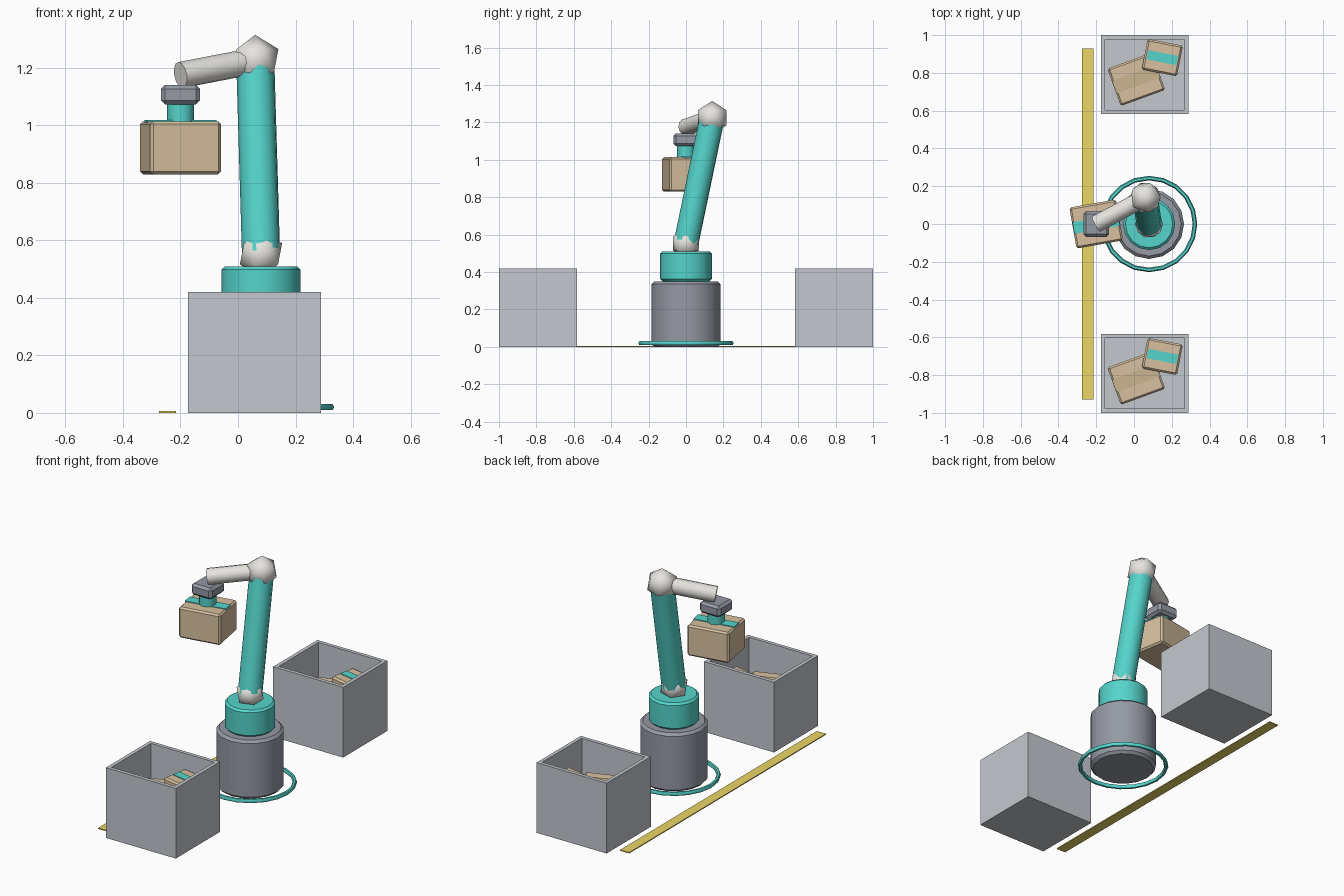
import bpy, bmesh, math
from mathutils import Vector, Matrix

if "Cube" in bpy.data.objects:
    bpy.data.objects.remove(bpy.data.objects["Cube"])


def material(name, rgb):
    m = bpy.data.materials.new(name)
    m.diffuse_color = (*rgb, 1)
    m.use_nodes = True
    m.node_tree.nodes["Principled BSDF"].inputs["Base Color"].default_value = m.diffuse_color
    return m


TEAL = material("teal", (0.09, 0.66, 0.60))
DARK = material("dark_metal", (0.30, 0.32, 0.37))
CREAM = material("cream", (0.80, 0.78, 0.74))
GREY = material("bin_grey", (0.55, 0.58, 0.62))
CARD = material("cardboard", (0.68, 0.53, 0.35))
TAPE = material("brown_tape", (0.60, 0.46, 0.28))
YELLOW = material("yellow", (0.83, 0.67, 0.13))


def finish(name, mat, bevel=0, segments=1, smooth=None):
    o = bpy.context.object
    o.name = name
    o.data.materials.append(mat)
    if bevel:
        b = o.modifiers.new("Bevel", 'BEVEL')
        b.width, b.segments, b.limit_method = bevel, segments, 'ANGLE'
        b.angle_limit = math.radians(50)
    if smooth:
        bpy.ops.object.shade_smooth_by_angle(angle=math.radians(smooth))
    return o


def box(name, centre, size, mat, angle=0, bevel=0):
    bpy.ops.mesh.primitive_cube_add(size=1, location=centre, rotation=(0, 0, math.radians(angle)))
    bpy.context.object.scale = size
    bpy.ops.object.transform_apply(location=False, rotation=False, scale=True)
    return finish(name, mat, bevel)


def rod(name, a, b, r, mat, sides=12, bevel=0):
    a, b = Vector(a), Vector(b)
    d = b - a
    bpy.ops.mesh.primitive_cylinder_add(vertices=sides, radius=r, depth=d.length, location=(a + b) / 2,
                                        rotation=d.to_track_quat('Z', 'Y').to_euler())
    return finish(name, mat, bevel, smooth=40)


def joint(name, centre, r):
    bpy.ops.mesh.primitive_ico_sphere_add(subdivisions=1, radius=r, location=centre)
    return finish(name, CREAM, smooth=60)


def carton(name, centre, size, angle, tape, tape_w, tape_len):
    box(name, centre, size, CARD, angle, 0.01)
    x, y, z = centre
    box(name + "_tape", (x, y, z + size[2] / 2), (tape_len, tape_w, 0.008), tape, angle)


# Floor marking
box("floor_line", (-0.245, 0, 0.003), (0.06, 1.86, 0.006), YELLOW)

# Pedestal and turntable
X = 0.08
rod("pedestal", (X, 0, 0), (X, 0, 0.35), 0.185, DARK, 16, 0.015)
rod("turntable", (X, 0, 0.35), (X, 0, 0.51), 0.138, TEAL, 16, 0.012)
bpy.ops.mesh.primitive_torus_add(location=(X, 0, 0.02), major_radius=0.243, minor_radius=0.012,
                                 major_segments=20, minor_segments=6)
finish("base_ring", TEAL, smooth=60)

# Arm
shoulder, elbow, wrist = (X, 0, 0.553), (0.06, 0.14, 1.225), (-0.2, 0, 1.175)
joint("shoulder_joint", shoulder, 0.082)
joint("elbow_joint", elbow, 0.09)
rod("upper_arm", shoulder, elbow, 0.067, TEAL)
rod("forearm", elbow, wrist, 0.046, CREAM)

# Gripper and carried carton
box("gripper_head", (-0.2, 0, 1.107), (0.136, 0.136, 0.068), DARK, 0, 0.014)
rod("suction_cup", (-0.2, 0, 1.01), (-0.2, 0, 1.08), 0.047, TEAL)
carton("carried_carton", (-0.2, 0, 0.922), (0.25, 0.22, 0.184), 10, TEAL, 0.062, 0.245)


# Bins with cartons inside
def bin_box(name, cy):
    box(name, (0.057, cy, 0.21), (0.463, 0.418, 0.42), GREY)
    o = bpy.context.object
    bm = bmesh.new()
    bm.from_mesh(o.data)
    bm.faces.ensure_lookup_table()
    top = max(bm.faces, key=lambda f: f.calc_center_median().z)
    bmesh.ops.inset_region(bm, faces=[top], thickness=0.031)
    ret = bmesh.ops.extrude_discrete_faces(bm, faces=[top])
    bmesh.ops.translate(bm, verts=ret['faces'][0].verts, vec=(0, 0, -0.39))
    bm.to_mesh(o.data)
    bm.free()


for side, cy in (("back", 0.791), ("front", -0.791)):
    bin_box(side + "_bin", cy)
    carton(side + "_bin_large_carton", (0.012, cy - 0.025, 0.2), (0.25, 0.21, 0.18), 20, TAPE, 0.07, 0.248)
    carton(side + "_bin_small_carton", (0.15, cy + 0.09, 0.25), (0.19, 0.165, 0.16), -11, TEAL, 0.05, 0.16)
